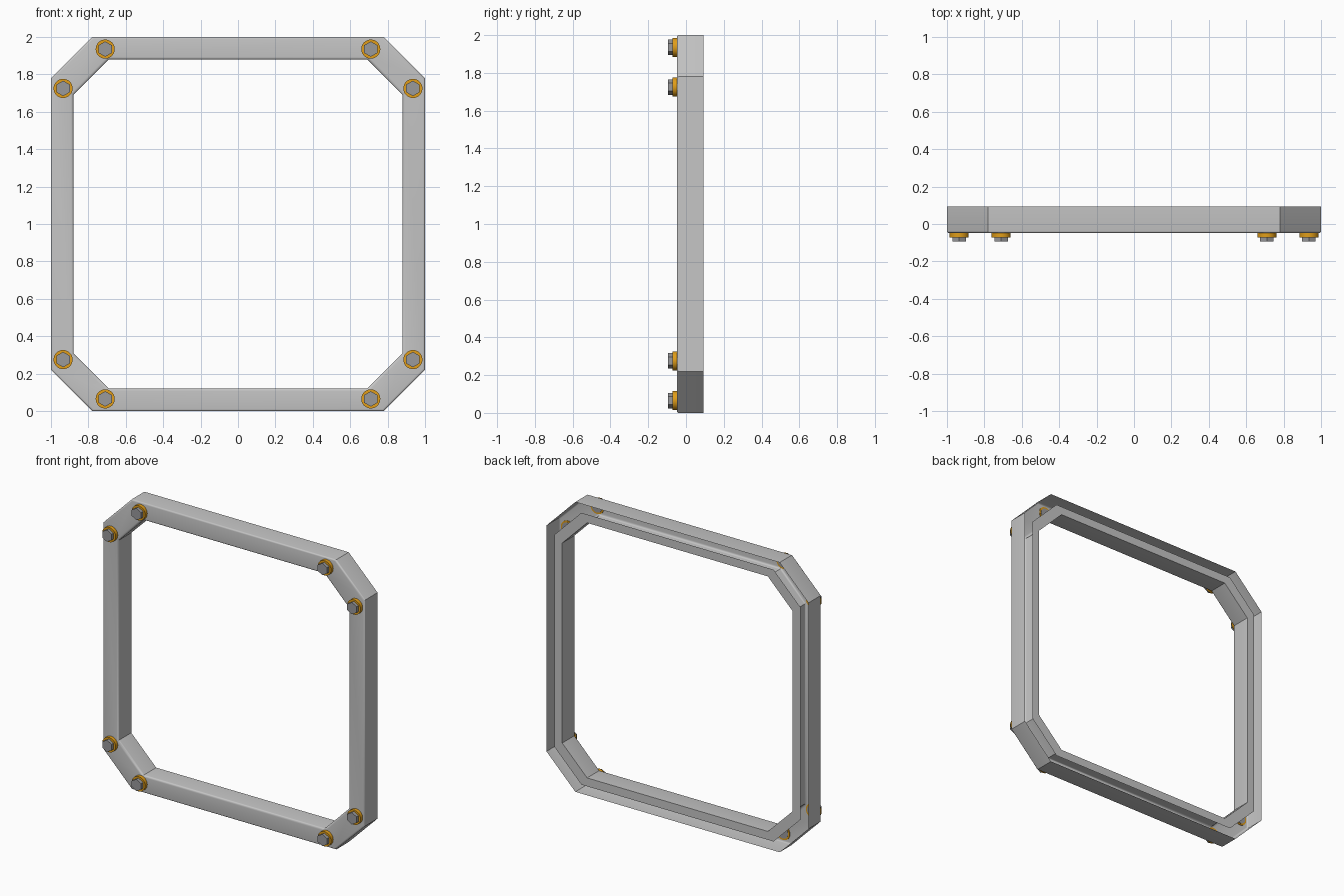
import bpy, bmesh, math
from mathutils import Matrix

if "Cube" in bpy.data.objects:
    bpy.data.objects.remove(bpy.data.objects["Cube"])


def material(name, rgb):
    m = bpy.data.materials.new(name)
    m.diffuse_color = (*rgb, 1)
    m.use_nodes = True
    m.node_tree.nodes["Principled BSDF"].inputs["Base Color"].default_value = m.diffuse_color
    return m


grey = material("light grey metal", (0.56, 0.56, 0.56))
steel = material("bolt steel", (0.32, 0.32, 0.33))
gold = material("gold washer", (0.75, 0.34, 0.01))


def add_object(name, bm, mat, angle=35):
    me = bpy.data.meshes.new(name)
    bm.to_mesh(me)
    bm.free()
    me.materials.append(mat)
    ob = bpy.data.objects.new(name, me)
    bpy.context.collection.objects.link(ob)
    bpy.ops.object.select_all(action='DESELECT')
    ob.select_set(True)
    bpy.context.view_layer.objects.active = ob
    bpy.ops.object.shade_smooth_by_angle(angle=math.radians(angle))
    return ob


def arc(cd, cy, r, a0, a1, n=4):
    return [(cd + r * math.cos(math.radians(a0 + (a1 - a0) * i / n)),
             cy + r * math.sin(math.radians(a0 + (a1 - a0) * i / n))) for i in range(n + 1)]


# frame: thin open channel section (inset, depth) swept round a cut-corner square
BACK, FRONT = 0.093, -0.048
profile = ([(0, BACK)] + arc(0.01, FRONT + 0.01, 0.01, 180, 270)
           + arc(0.107, FRONT + 0.013, 0.013, 270, 360)
           + [(0.12, BACK), (0.062, BACK)])


def ring(inset):
    h, c = 1 - inset, 0.78 - 0.75 * inset
    quarter = [(h, -c), (h, c)]
    pts = []
    for k in range(4):
        for x, z in quarter:
            for _ in range(k):
                x, z = -z, x
            pts.append((x, z))
    return pts


bm = bmesh.new()
rings = [[bm.verts.new((x, y, z + 1)) for x, z in ring(d)] for d, y in profile]
for a, b in zip(rings, rings[1:]):
    for i in range(8):
        j = (i + 1) % 8
        bm.faces.new((a[i], a[j], b[j], b[i]))
# outer wall is first; make sure it faces outwards
bm.normal_update()
bm.faces.ensure_lookup_table()
if bm.faces[0].normal.x < 0:
    bmesh.ops.reverse_faces(bm, faces=bm.faces[:])
add_object("frame", bm, grey)


def disc(bm, x, z, r, y0, y1, sides):
    mat = Matrix.Translation((x, (y0 + y1) / 2, z)) @ Matrix.Rotation(math.pi / 2, 4, 'X')
    bmesh.ops.create_cone(bm, cap_ends=True, segments=sides, radius1=r, radius2=r,
                          depth=abs(y1 - y0), matrix=mat)


# washers and hex bolts at both ends of every cut corner
n = 0
for sx in (-1, 1):
    for sz in (-1, 1):
        for px, pz in ((0.71, 0.935), (0.935, 0.725)):
            n += 1
            x, z = sx * px, 1 + sz * pz
            bm = bmesh.new()
            disc(bm, x, z, 0.051, -0.072, -0.044, 32)
            add_object(f"washer_{n}", bm, gold)
            bm = bmesh.new()
            disc(bm, x, z, 0.041, -0.094, -0.06, 6)
            disc(bm, x, z, 0.04, -0.06, -0.041, 24)
            add_object(f"bolt_{n}", bm, steel)
